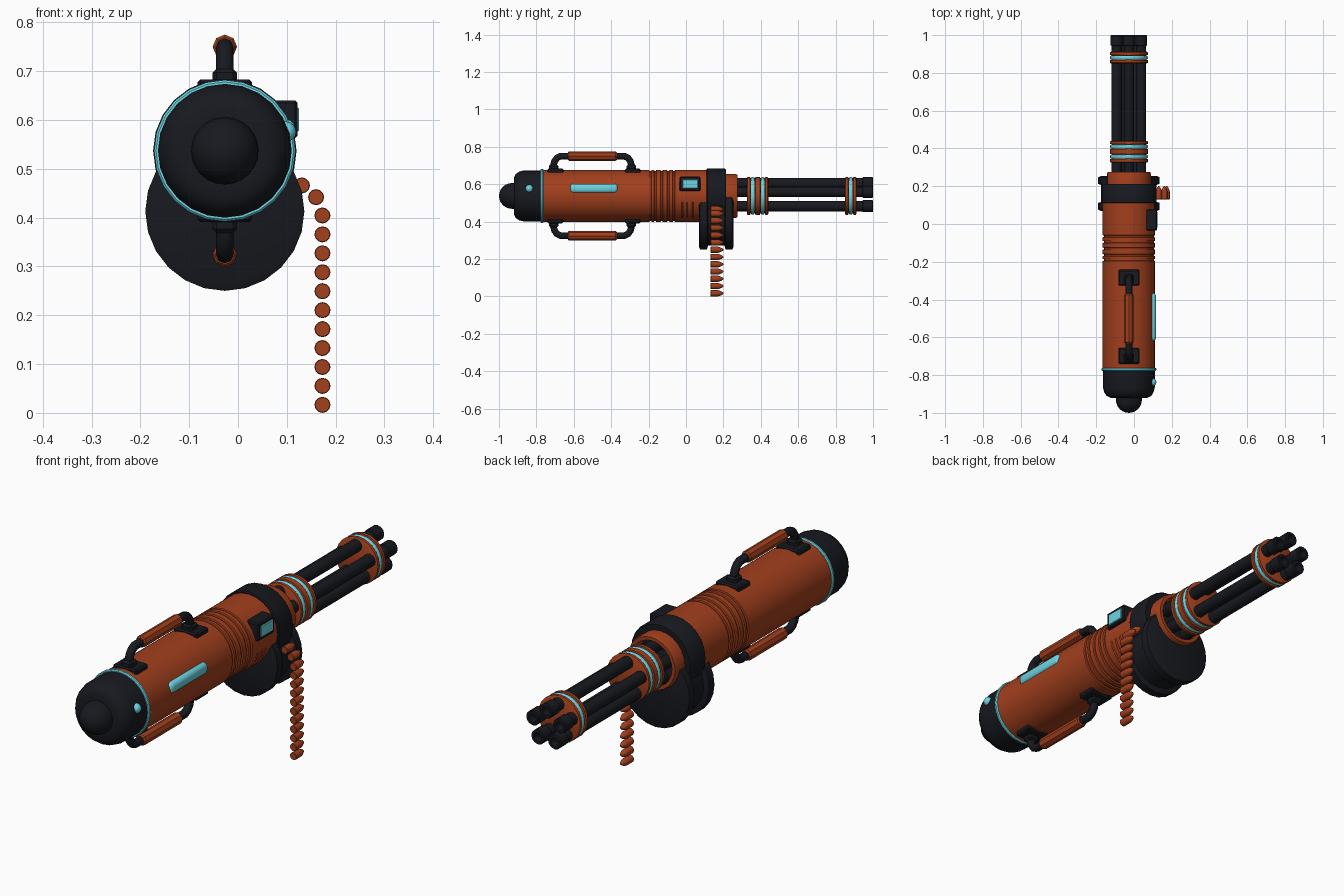
import bpy, bmesh, math
from mathutils import Vector

if "Cube" in bpy.data.objects:
    bpy.data.objects.remove(bpy.data.objects["Cube"])

CX, CZ = -0.027, 0.537          # main axis of the gun


def material(name, rgb):
    m = bpy.data.materials.new(name)
    m.diffuse_color = (*rgb, 1)
    m.use_nodes = True
    m.node_tree.nodes["Principled BSDF"].inputs["Base Color"].default_value = m.diffuse_color
    return m


ORANGE = material("orange", (0.36, 0.05, 0.012))
DARK = material("dark", (0.009, 0.010, 0.014))
CYAN = material("cyan", (0.15, 0.66, 0.76))


def finish(bm, name, mat, angle=35):
    bmesh.ops.recalc_face_normals(bm, faces=bm.faces)
    me = bpy.data.meshes.new(name)
    bm.to_mesh(me)
    bm.free()
    ob = bpy.data.objects.new(name, me)
    bpy.context.collection.objects.link(ob)
    me.materials.append(mat)
    bpy.ops.object.select_all(action='DESELECT')
    ob.select_set(True)
    bpy.context.view_layer.objects.active = ob
    bpy.ops.object.shade_smooth_by_angle(angle=math.radians(angle))
    return ob


def lathe(name, profile, mat, x=CX, z=CZ, n=24, closed=False):
    """Revolve (y, r) points about an axis parallel to y."""
    bm = bmesh.new()
    rings = [[bm.verts.new((x + r * math.cos(2 * math.pi * i / n), y,
                            z + r * math.sin(2 * math.pi * i / n)))
              for i in range(n)] for y, r in profile]
    pairs = list(zip(rings, rings[1:])) + ([(rings[-1], rings[0])] if closed else [])
    for a, b in pairs:
        for i in range(n):
            j = (i + 1) % n
            bm.faces.new((a[i], a[j], b[j], b[i]))
    if not closed:
        bm.faces.new(rings[0])
        bm.faces.new(rings[-1])
    bmesh.ops.remove_doubles(bm, verts=bm.verts, dist=1e-5)
    return finish(bm, name, mat)


def box(name, lo, hi, mat, bevel=0.0, segs=1):
    bm = bmesh.new()
    bmesh.ops.create_cube(bm, size=1)
    lo, hi = Vector(lo), Vector(hi)
    for v in bm.verts:
        v.co = Vector([c * d + m for c, d, m in zip(v.co, hi - lo, (lo + hi) / 2)])
    if bevel:
        bmesh.ops.bevel(bm, geom=bm.edges[:], offset=bevel, segments=segs,
                        profile=0.5, affect='EDGES')
    return finish(bm, name, mat)


def tube(name, points, radius, mat):
    cu = bpy.data.curves.new(name, 'CURVE')
    cu.dimensions = '3D'
    cu.bevel_depth, cu.bevel_resolution, cu.use_fill_caps = radius, 2, True
    sp = cu.splines.new('POLY')
    sp.points.add(len(points) - 1)
    for p, c in zip(sp.points, points):
        p.co = (*c, 1)
    cu.materials.append(mat)
    ob = bpy.data.objects.new(name, cu)
    bpy.context.collection.objects.link(ob)
    return ob


# Rear cap with round knob
lathe("rear_cap", [(-0.905, 0.0), (-0.92, 0.06), (-0.92, 0.098), (-0.91, 0.118),
                   (-0.89, 0.131), (-0.865, 0.137), (-0.76, 0.137)], DARK)
lathe("rear_knob", [(-0.93 - 0.07 * math.sin(t * math.pi / 12), 0.069 * math.cos(t * math.pi / 12))
                    for t in range(6, -1, -1)] + [(-0.9, 0.069)], DARK)
lathe("rear_glow_ring", [(-0.778, 0.13), (-0.778, 0.141), (-0.774, 0.145),
                         (-0.766, 0.145), (-0.762, 0.141), (-0.762, 0.13)], CYAN)

# Main housing with turned grooves
body = [(-0.765, 0.139)]
for g in (-0.19, -0.165, -0.13, -0.095, -0.065):
    body += [(g - 0.006, 0.139), (g - 0.004, 0.133), (g + 0.004, 0.133), (g + 0.006, 0.139)]
body += [(0.13, 0.139)]
lathe("main_housing", body, ORANGE)

# Side vent ribs
for k, y in enumerate((-0.02, 0.008, 0.036)):
    arc = [(CX + 0.139 * math.cos(a), y, CZ + 0.139 * math.sin(a))
           for a in (math.radians(-55 + 6 * i) for i in range(8))]
    tube(f"vent_rib_{k}", arc, 0.004, ORANGE)

# Front collar and hollow barrel socket
lathe("front_collar", [(0.11, 0.12), (0.11, 0.143), (0.115, 0.147), (0.205, 0.147),
                       (0.213, 0.142), (0.213, 0.1)], DARK)
lathe("barrel_socket", [(0.2, 0.117), (0.265, 0.117), (0.275, 0.113), (0.275, 0.098),
                        (0.215, 0.098), (0.2, 0.098)], ORANGE, closed=True)

# Ammunition drum: two flanges around a narrower spool
lathe("ammo_drum", [(0.07, 0.15), (0.076, 0.163), (0.112, 0.163), (0.118, 0.14),
                    (0.205, 0.14), (0.212, 0.163), (0.247, 0.163), (0.253, 0.15)],
      DARK, z=0.413)

# Five barrels with hollow muzzles
for k in range(5):
    a = math.pi / 2 + k * math.tau / 5
    bx, bz = CX + 0.068 * math.cos(a), CZ + 0.068 * math.sin(a)
    lathe(f"barrel_{k}", [(0.2, 0.027), (0.95, 0.027)], DARK, bx, bz, 12)
    lathe(f"muzzle_{k}", [(0.942, 0.025), (0.946, 0.032), (0.996, 0.032), (1.0, 0.029),
                          (1.0, 0.018), (0.965, 0.018)], DARK, bx, bz, 12)

# Barrel clamps: orange discs with glowing bands
for name, y0, y1, bands in (("rear_clamp", 0.325, 0.44, (0.357, 0.41)),
                            ("front_clamp", 0.85, 0.912, (0.881,))):
    prof = [(y0, 0.095), (y0 + 0.004, 0.101)]
    for b in bands:
        prof += [(b - 0.014, 0.101), (b - 0.012, 0.092), (b + 0.012, 0.092), (b + 0.014, 0.101)]
    lathe(name, prof + [(y1 - 0.004, 0.101), (y1, 0.095)], ORANGE)
    for k, b in enumerate(bands):
        lathe(f"{name}_glow_{k}", [(b - 0.01, 0.09), (b - 0.009, 0.097), (b - 0.004, 0.1),
                                   (b + 0.004, 0.1), (b + 0.009, 0.097), (b + 0.01, 0.09)], CYAN)

# Carry handles, above and below
for side, s in (("top", 1), ("bottom", -1)):
    H = 0.213
    bends = [(-0.708, 0.13), (-0.708, 0.165), (-0.703, 0.185), (-0.69, 0.203), (-0.67, H)]
    path = bends + [(-1.0 - y, h) for y, h in reversed(bends)]
    tube(f"{side}_handle_tube", [(CX, y, CZ + s * h) for y, h in path], 0.018, DARK)
    lathe(f"{side}_grip", [(-0.632, 0.02), (-0.626, 0.025), (-0.376, 0.025), (-0.37, 0.02)],
          ORANGE, z=CZ + s * H, n=8)
    for k, y in enumerate((-0.698, -0.284)):
        z0, z1 = sorted((CZ + s * 0.1, CZ + s * 0.146))
        box(f"{side}_handle_pad_{k}", (CX - 0.056, y - 0.042, z0), (CX + 0.056, y + 0.042, z1),
            DARK, 0.006)
        yf = (-0.708, -0.292)[k]
        z0, z1 = sorted((CZ + s * 0.13, CZ + s * 0.168))
        box(f"{side}_handle_foot_{k}", (CX - 0.025, yf - 0.025, z0), (CX + 0.025, yf + 0.025, z1),
            DARK, 0.008)

# Side display box
box("display_box", (0.055, -0.035, 0.563), (0.122, 0.078, 0.64), DARK, 0.005)
box("display_screen", (0.11, -0.02, 0.575), (0.125, 0.065, 0.627), CYAN, 0.004)

# Glowing side window and round lamp
box("side_window", (0.08, -0.62, 0.552), (0.117, -0.365, 0.602), CYAN, 0.018, 3)
bm = bmesh.new()
bmesh.ops.create_uvsphere(bm, u_segments=12, v_segments=8, radius=0.021)
bmesh.ops.translate(bm, verts=bm.verts, vec=(0.098, -0.838, 0.576))
finish(bm, "rear_lamp", CYAN)

# Hanging cartridge belt
belt = [(0.131, 0.466), (0.16, 0.442)] + [(0.173, 0.0165 + 0.0388 * i) for i in range(10, -1, -1)]
for k, (x, z) in enumerate(belt):
    lathe(f"cartridge_{k}", [(0.131, 0.015), (0.133, 0.0165), (0.172, 0.0165), (0.182, 0.0135),
                             (0.192, 0.009), (0.2, 0.003)], ORANGE, x, z, 12)
